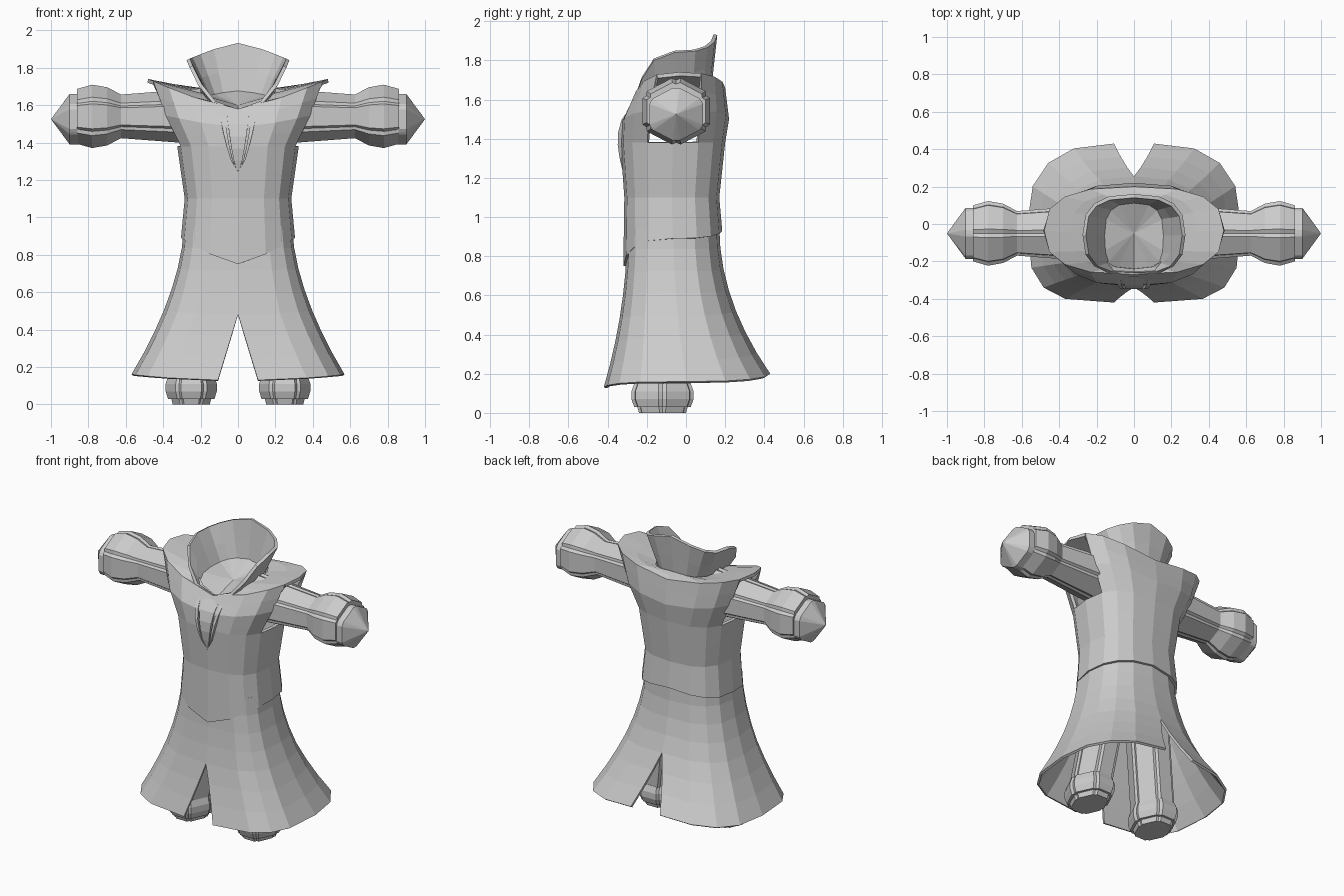
import bpy, bmesh
from math import sin, cos, pi, radians
from mathutils import Vector

default_cube = bpy.data.objects.get("Cube")
if default_cube:
    bpy.data.objects.remove(default_cube)

cloth = bpy.data.materials.new("plain_grey")
cloth.use_nodes = True
grey = (0.6, 0.6, 0.6, 1)
cloth.diffuse_color = grey
cloth.node_tree.nodes["Principled BSDF"].inputs["Base Color"].default_value = grey


def make(name, verts, faces, thickness=0, closed=False):
    """Mirrored flat-shaded mesh, optionally thickened inwards."""
    mesh = bpy.data.meshes.new(name)
    mesh.from_pydata(verts, [], faces)
    mesh.materials.append(cloth)
    bm = bmesh.new()
    bm.from_mesh(mesh)
    bmesh.ops.remove_doubles(bm, verts=bm.verts, dist=0.0005)
    if closed:
        bmesh.ops.recalc_face_normals(bm, faces=bm.faces)
    bm.to_mesh(mesh)
    bm.free()
    part = bpy.data.objects.new(name, mesh)
    bpy.context.collection.objects.link(part)
    part.modifiers.new("mirror", "MIRROR")
    if thickness:
        solid = part.modifiers.new("thickness", "SOLIDIFY")
        solid.thickness = thickness
        solid.offset = -1


def mix(start, end, t):
    return [a + (b - a) * t for a, b in zip(start, end)]


def blend(keys, steps):
    """Evenly fill in rings between the key rings."""
    rings = [mix(a, b, k / steps) for a, b in zip(keys, keys[1:]) for k in range(steps)]
    return rings + [keys[-1]]


def half_ring(width, front, back, z, side_rise, back_rise, slit=0,
              front_boxy=0.75, back_boxy=0.75, dip=1, columns=8):
    """Half loop from front centre round the left side to back centre."""
    points = []
    for i in range(columns + 1):
        angle = pi * i / columns
        s, c = sin(angle), cos(angle)
        if i == columns:
            s = 0
        boxy = front_boxy if c > 0 else back_boxy
        reach = abs(c) ** boxy * (back - front) / 2
        x = slit + (width - slit) * s ** boxy
        if c > 0:
            points.append((x, (front + back) / 2 - reach, z + side_rise * s ** dip))
        else:
            rise = back_rise + (side_rise - back_rise) * s
            points.append((x, (front + back) / 2 + reach, z + rise))
    return points


def shell(name, rings, thickness, hole=None, **shape):
    """Loft half loops from bottom to top, leaving out faces in the hole."""
    loops = [half_ring(*ring, **shape) for ring in rings]
    n = len(loops[0])
    faces = [(r * n + i, r * n + i + 1, r * n + n + i + 1, r * n + n + i)
             for r in range(len(loops) - 1) for i in range(n - 1)
             if not (hole and hole(r, i))]
    make(name, [point for loop in loops for point in loop], faces, thickness)


# Coat skirt: flares towards the hem, slit at front and back
def skirt_ring(t):
    return (0.29 + 0.28 * t ** 1.7, -0.3 - 0.12 * t ** 2, 0.17 + 0.26 * t ** 2,
            0.95 - 0.82 * t, 0.03 * t, 0.07 * t, max(0, t - 4 / 7) / 4)


shell("coat_skirt", [skirt_ring(k / 7) for k in range(7, -1, -1)], 0.015,
      front_boxy=0.6, back_boxy=0.8)

# Vest: pointed hem, waist, chest, flared shoulder rim and neck
hem = (0.305, -0.32, 0.185, 0.75, 0.14, 0.18)
waist = (0.285, -0.315, 0.17, 1.1, 0, 0)
chest = (0.325, -0.335, 0.2, 1.38, 0, 0)
armpit = (0.41, -0.33, 0.22, 1.48, 0.07, 0.02)
rim = (0.48, -0.27, 0.2, 1.58, 0.16, 0.08)
neck = (0.2, -0.24, 0.14, 1.57, 0.1, 0.12)
shell("vest", blend([hem, waist, chest, armpit, rim, neck], 2), 0.02,
      hole=lambda row, column: 4 <= row <= 7 and 3 <= column <= 4)

# Tall collar, low at the front, with the neck floor inside
collar_base = (0.17, -0.25, 0.13, 1.52, 0.11, 0.14)
collar_top = (0.275, -0.275, 0.16, 1.57, 0.27, 0.36)
shell("collar", blend([collar_base, collar_top], 2), 0.02, dip=2)
floor_edge = (0.19, -0.26, 0.14, 1.54, 0.12, 0.15)
floor_centre = (0, -0.05, -0.05, 1.6, 0, 0)
shell("neck_floor", blend([floor_edge, floor_centre], 2), 0)


def chest_panel(name, inner, outer, steps=5):
    """Raised strip that widens upwards from a point on the chest."""
    verts = []
    for k in range(steps + 1):
        t = k / steps
        y = -0.325 - 0.025 * sin(pi * t) + 0.04 * t ** 6
        verts += [(x * t ** 0.6, y, 1.24 + 0.32 * t) for x in (inner, outer)]
    faces = [(k, k + 1, k + 3, k + 2) for k in range(0, steps * 2, 2)]
    make(name, verts, faces, 0.02)


# Pointed neckcloth between two lapel edges
chest_panel("neckcloth", 0, 0.06)
chest_panel("lapel_edge", 0.075, 0.1)


def tube(name, start, end, steps, radius, depth, seam=0.94):
    """Six-sided limb along x or z with a sunken seam along each corner."""
    verts, faces = [], []
    sideways = start[2] == end[2]
    for r in range(steps + 1):
        t = r / steps
        for corner in range(0, 360, 60):
            for turn, scale in ((-7, 1), (0, seam), (7, 1)):
                angle = radians(corner + turn)
                u = radius(t) * scale * cos(angle)
                v = radius(t) * scale * sin(angle) * depth
                offset = (0, v, u) if sideways else (u, v, 0)
                verts.append(Vector(mix(start, end, t)) + Vector(offset))
    n = len(verts) // (steps + 1)
    for r in range(steps):
        for i in range(n):
            j = (i + 1) % n
            faces.append((r * n + i, r * n + j, r * n + n + j, r * n + n + i))
    faces += [range(n), range(steps * n, steps * n + n)]
    make(name, verts, faces, closed=True)


# Sleeves, bulging cuffs and pointed fists
def arm(x, z=1.54):
    return (x, -0.05, z)


tube("sleeve", arm(0.2), arm(0.66), 3, lambda t: 0.15 - 0.035 * t, 1.1)
tube("cuff", arm(0.62), arm(0.86), 3, lambda t: 0.115 + 0.056 * sin(pi * t * 0.8), 1.1)
tube("fist", arm(0.8, 1.525), arm(1, 1.525), 2,
     lambda t: 0.27 * min(0.5, 1 - t), 1.1, seam=1)


# Trouser legs, boot cuffs and soles
def foot(z):
    return (0.25, -0.12, z)


tube("trouser_leg", (0.14, -0.06, 0.85), foot(0.1), 3, lambda t: 0.12, 1.25)
tube("boot_cuff", foot(0.15), foot(0.03), 3, lambda t: 0.125 + 0.015 * sin(pi * t), 1.25)
tube("boot_sole", foot(0.06), foot(0), 2, lambda t: 0.11 - 0.01 * t ** 2, 1.3)
